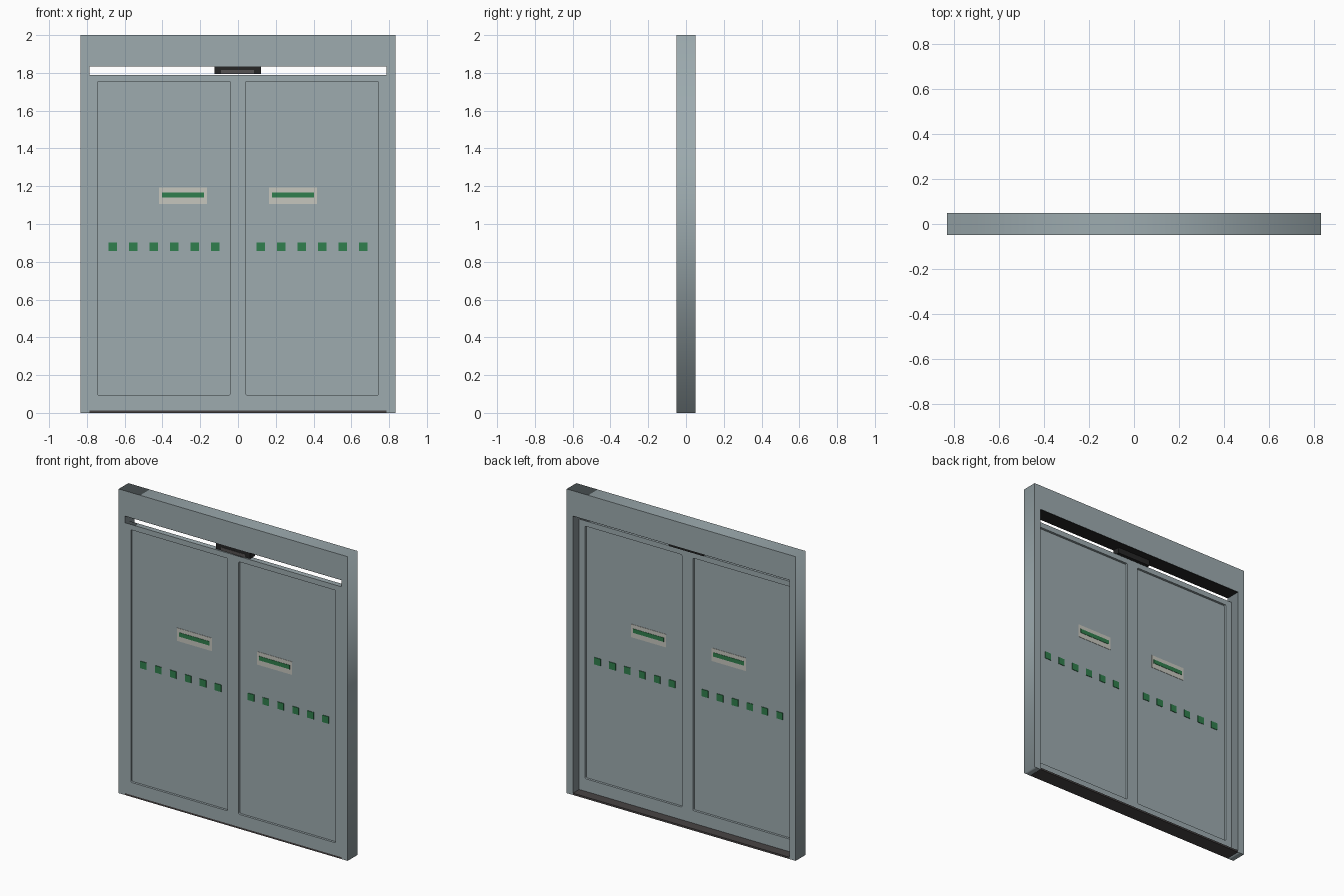
import bpy, math

if "Cube" in bpy.data.objects:
    bpy.data.objects.remove(bpy.data.objects["Cube"])


def material(name, rgb):
    def lin(c):
        c /= 255
        return c / 12.92 if c <= 0.04045 else ((c + 0.055) / 1.055) ** 2.4
    m = bpy.data.materials.new(name)
    m.diffuse_color = (*[lin(c) for c in rgb], 1)
    m.use_nodes = True
    m.node_tree.nodes["Principled BSDF"].inputs["Base Color"].default_value = m.diffuse_color
    return m


GREY = material("blue_grey", (157, 171, 175))
GREEN = material("green", (48, 127, 77))
CREAM = material("pale_grey", (198, 198, 190))
BLACK = material("near_black", (38, 38, 38))
LENS = material("sensor_grey", (85, 82, 82))
SILL = material("dark_sill", (72, 68, 68))


def box(name, mat, x0, x1, y0, y1, z0, z1):
    bpy.ops.mesh.primitive_cube_add(
        size=1, location=((x0 + x1) / 2, (y0 + y1) / 2, (z0 + z1) / 2))
    ob = bpy.context.object
    ob.name = name
    ob.scale = (x1 - x0, y1 - y0, z1 - z0)
    bpy.ops.object.transform_apply(location=False, rotation=False, scale=True)
    ob.data.materials.append(mat)
    return ob


def plate(name, mat, outlines, y0, y1):
    """Flat x-z outlines (inner ones become holes) extruded from y0 to y1."""
    cu = bpy.data.curves.new(name, 'CURVE')
    cu.dimensions = '2D'
    cu.fill_mode = 'BOTH'
    cu.extrude = (y1 - y0) / 2
    for pts in outlines:
        sp = cu.splines.new('POLY')
        sp.points.add(len(pts) - 1)
        for p, (x, z) in zip(sp.points, pts):
            p.co = (x, z, 0, 1)
        sp.use_cyclic_u = True
    ob = bpy.data.objects.new(name, cu)
    bpy.context.collection.objects.link(ob)
    ob.location.y = (y0 + y1) / 2
    ob.rotation_euler.x = math.pi / 2
    cu.materials.append(mat)
    bpy.ops.object.select_all(action='DESELECT')
    ob.select_set(True)
    bpy.context.view_layer.objects.active = ob
    bpy.ops.object.convert(target='MESH')
    return ob


def rect(x0, x1, z0, z1, r=0.0, n=4):
    if not r:
        return [(x0, z0), (x1, z0), (x1, z1), (x0, z1)]
    pts = []
    for k, (cx, cz) in enumerate([(x1 - r, z1 - r), (x0 + r, z1 - r),
                                  (x0 + r, z0 + r), (x1 - r, z0 + r)]):
        for i in range(n + 1):
            a = math.pi / 2 * (k + i / n)
            pts.append((cx + r * math.cos(a), cz + r * math.sin(a)))
    return pts


W, IN, TOP = 0.833, 0.787, 1.835

# Outer frame: two jambs and a header
plate("outer_frame", GREY,
      [[(-W, 0), (-IN, 0), (-IN, TOP), (IN, TOP), (IN, 0), (W, 0), (W, 2), (-W, 2)]],
      -0.05, 0.05)

# Sill on the floor and dark track under the header
box("floor_sill", SILL, -IN, IN, -0.05, 0.05, 0, 0.012)
box("header_track", BLACK, -IN, IN, -0.049, 0.049, TOP - 0.002, TOP + 0.002)

# Motion sensor with its lens
box("sensor_housing", BLACK, -0.125, 0.122, -0.048, 0.0, 1.795, TOP)
box("sensor_lens", LENS, -0.09, 0.085, -0.05, -0.03, 1.794, 1.815)

for side, s in (("left", -1), ("right", 1)):
    def span(a, b):
        return (a, b) if s > 0 else (-b, -a)

    # Door leaf border around a recessed pane
    plate(side + "_door_border", GREY,
          [rect(*span(0, IN), 0.012, 1.79),
           rect(*span(0.04, 0.745), 0.095, 1.755, 0.008)], -0.05, -0.014)
    box(side + "_door_pane", GREY, *span(0.03, 0.755), -0.035, -0.029, 0.085, 1.765)

    # Sign with a green bar, showing on both sides of the pane
    box(side + "_sign", CREAM, *span(0.165, 0.418), -0.037, -0.027, 1.107, 1.193)
    box(side + "_sign_bar", GREEN, *span(0.18, 0.403), -0.039, -0.025, 1.14, 1.167)

    # Row of square safety markers
    for i in range(6):
        c = 0.12 + i * 0.1085
        box(f"{side}_marker_{i + 1}", GREEN, *span(c - 0.023, c + 0.023),
            -0.039, -0.025, 0.857, 0.903)
